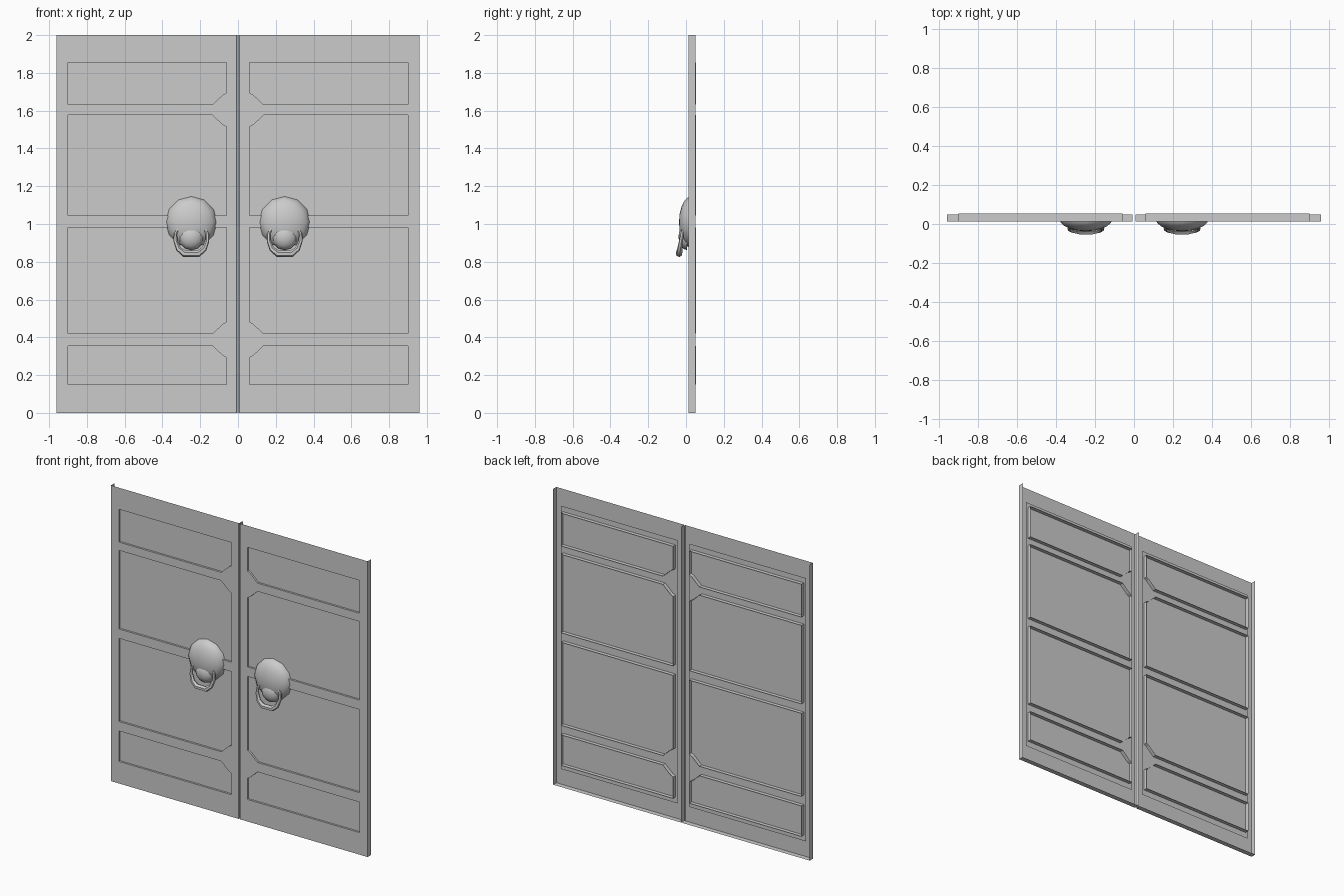
import bpy, bmesh, math
from mathutils import Matrix, Vector

if "Cube" in bpy.data.objects:
    bpy.data.objects.remove(bpy.data.objects["Cube"])

FRONT, SHEET, FLANGE, TUBE = 0.014, 0.027, 0.049, 0.053


def finish(obj, smooth=False):
    """Mirror a right-hand part to the left leaf."""
    bpy.ops.object.select_all(action='DESELECT')
    obj.select_set(True)
    bpy.context.view_layer.objects.active = obj
    if smooth:
        bpy.ops.object.shade_smooth_by_angle(angle=math.radians(50))
    obj.modifiers.new("mirror", 'MIRROR').use_mirror_merge = False


def mesh_object(name, bm, smooth=False):
    me = bpy.data.meshes.new(name)
    bm.to_mesh(me)
    bm.free()
    obj = bpy.data.objects.new(name, me)
    bpy.context.collection.objects.link(obj)
    finish(obj, smooth)
    return obj


def loop(bm, pts, y):
    vs = [bm.verts.new((x, y, z)) for x, z in pts]
    return [bm.edges.new((vs[i], vs[(i + 1) % len(vs)])) for i in range(len(vs))]


def wall(bm, edges, y, dx=0.0):
    """Sweep edges straight back to depth y."""
    geom = bmesh.ops.extrude_edge_only(bm, edges=edges)["geom"]
    for v in geom:
        if isinstance(v, bmesh.types.BMVert):
            v.co.y = y
            v.co.x += dx
    return [e for e in geom if isinstance(e, bmesh.types.BMEdge)]


def panel(square_z, cut_z):
    """Panel outline with the inner corner cut at cut_z."""
    s = 1 if square_z > cut_z else -1
    return [(0.90, square_z), (0.06, square_z), (0.06, cut_z + s * 0.062),
            (0.08, cut_z + s * 0.052), (0.136, cut_z), (0.90, cut_z)]


PANELS = [panel(1.854, 1.632), panel(1.045, 1.576),
          panel(0.981, 0.419), panel(0.149, 0.355)]

# Door frame: front face with four openings, return flanges, panel walls
bm = bmesh.new()
outer = loop(bm, [(0.007, 2), (0.007, 0), (0.96, 0), (0.96, 2)], FRONT)
holes = [loop(bm, p, FRONT) for p in PANELS]
bmesh.ops.triangle_fill(bm, edges=outer + [e for h in holes for e in h],
                        use_beauty=True, normal=(0, -1, 0))
for h in holes:
    wall(bm, h, TUBE)
bevel = wall(bm, outer[:1], FRONT + 0.006, -0.005)
meeting = [e for e in bevel if abs(e.verts[0].co.z - e.verts[1].co.z) > 1]
wall(bm, meeting, FLANGE)
wall(bm, outer[1:3], FLANGE)
bmesh.ops.recalc_face_normals(bm, faces=bm.faces)
mesh_object("door_frame", bm)

# Backing sheet behind the panel openings
bm = bmesh.new()
bm.faces.new([bm.verts.new((x, SHEET, z)) for x, z in
              [(0.045, 0.11), (0.915, 0.11), (0.915, 1.89), (0.045, 1.89)]])
mesh_object("panel_sheet", bm)


def dome(name, centre, radii, segments, rings):
    """Front half of a squashed sphere, pole towards the viewer."""
    bm = bmesh.new()
    bmesh.ops.create_uvsphere(bm, u_segments=segments, v_segments=rings, radius=1)
    bmesh.ops.rotate(bm, verts=bm.verts, matrix=Matrix.Rotation(math.pi / 2, 3, 'X'))
    bmesh.ops.delete(bm, geom=[v for v in bm.verts if v.co.y > 0.01], context='VERTS')
    bmesh.ops.scale(bm, verts=bm.verts, vec=Vector(radii))
    bmesh.ops.translate(bm, verts=bm.verts, vec=Vector(centre))
    mesh_object(name, bm, True)


# Knocker plate and the boss that carries the ring
dome("knocker_dome", (0.247, SHEET, 1.01), (0.136, 0.064, 0.136), 12, 10)
dome("knocker_boss", (0.247, 0.005, 0.932), (0.068, 0.045, 0.07), 12, 8)

# Knocker ring: open, leaning forward, thicker at the bottom
half = [(0.062, 0.985, 0.006), (0.084, 0.95, 0.009), (0.084, 0.91, 0.011),
        (0.068, 0.868, 0.014), (0.036, 0.842, 0.018)]
path = half + [(-x, z, r) for x, z, r in reversed(half)]
cu = bpy.data.curves.new("knocker_ring", 'CURVE')
cu.dimensions = '3D'
cu.bevel_depth = 1.0
cu.bevel_resolution = 1
cu.use_fill_caps = True
sp = cu.splines.new('POLY')
sp.points.add(len(path) - 1)
for p, (x, z, r) in zip(sp.points, path):
    p.co = (0.247 + x, -0.015 - (0.985 - z) * 0.15, z, 1)
    p.radius = r
ring = bpy.data.objects.new("knocker_ring", cu)
bpy.context.collection.objects.link(ring)
ring.select_set(True)
bpy.context.view_layer.objects.active = ring
bpy.ops.object.select_all(action='DESELECT')
ring.select_set(True)
bpy.ops.object.convert(target='MESH')
finish(bpy.context.view_layer.objects.active, True)
